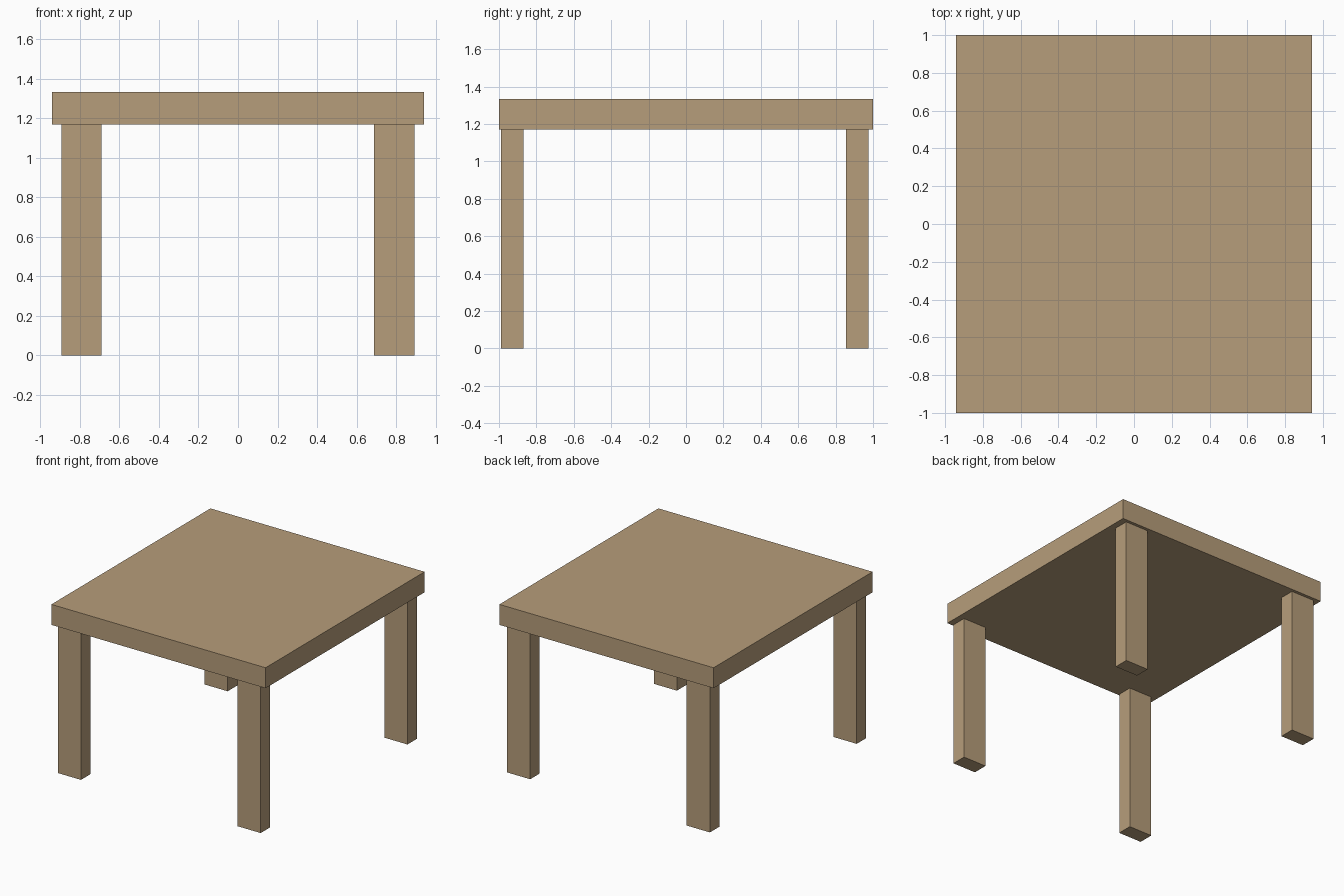
import bpy

if "Cube" in bpy.data.objects:
    bpy.data.objects.remove(bpy.data.objects["Cube"])

wood = bpy.data.materials.new("light_wood")
wood.diffuse_color = (0.47, 0.338, 0.196, 1.0)
wood.use_nodes = True
wood.node_tree.nodes["Principled BSDF"].inputs["Base Color"].default_value = wood.diffuse_color


def box(name, x, y, z):
    """Axis-aligned box from (min, max) ranges."""
    spans = (x, y, z)
    centre = [(a + b) / 2 for a, b in spans]
    bpy.ops.mesh.primitive_cube_add(size=1, location=centre)
    obj = bpy.context.object
    obj.name = name
    obj.scale = [b - a for a, b in spans]
    bpy.ops.object.transform_apply(location=False, rotation=False, scale=True)
    obj.data.materials.append(wood)
    return obj


TOP_Z, UNDER_Z = 1.333, 1.17

# Thick slab top
box("table_top", (-0.943, 0.943), (-1.0, 1.0), (UNDER_Z, TOP_Z))

# Four rectangular legs, the back pair set in slightly further
for row, y in (("front", (-0.99, -0.87)), ("back", (0.856, 0.976))):
    for side, x in (("left", (-0.894, -0.69)), ("right", (0.689, 0.893))):
        box(f"{row}_{side}_leg", x, y, (0.0, UNDER_Z))
